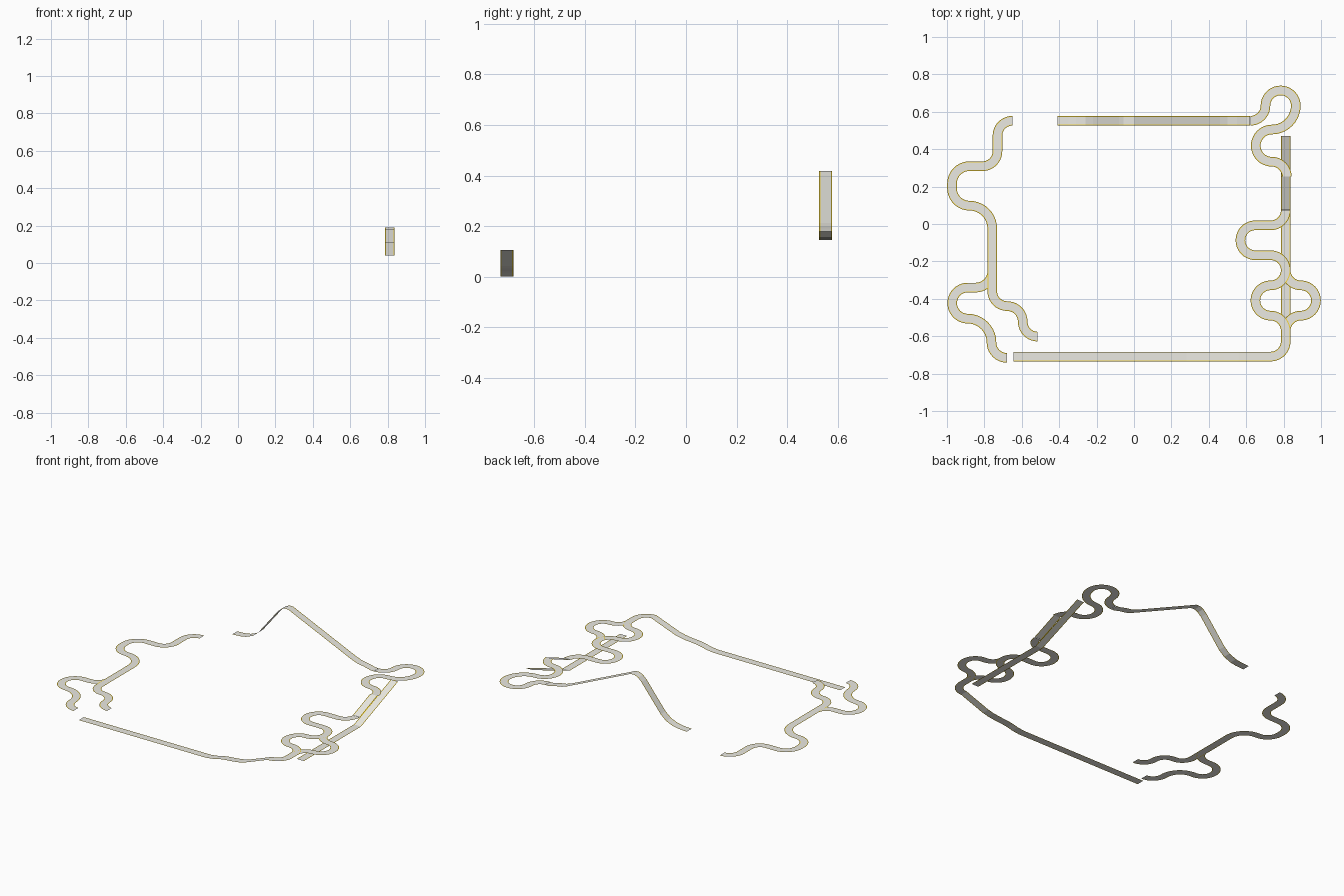
import bpy, math

if "Cube" in bpy.data.objects:
    bpy.data.objects.remove(bpy.data.objects["Cube"])

HALF, EDGE = 0.0257, 0.005


def material(name, col):
    m = bpy.data.materials.new(name)
    m.diffuse_color = col
    m.use_nodes = True
    m.node_tree.nodes["Principled BSDF"].inputs["Base Color"].default_value = m.diffuse_color
    return m


ROAD = material("pale_road", (0.83, 0.82, 0.76, 1))
TRIM = material("yellow_edge", (0.95, 0.7, 0.05, 1))


def trace(start, heading, moves):
    """Walk along a plan path. ('S', length) is straight, ('L'/'R', radius, degrees) turns."""
    x, y = start
    h = math.radians(heading)
    pts = [(x, y, h)]
    for m in moves:
        if m[0] == 'S':
            x += m[1] * math.cos(h)
            y += m[1] * math.sin(h)
            pts.append((x, y, h))
        else:
            s = 1 if m[0] == 'L' else -1
            r, a = m[1], math.radians(m[2])
            cx, cy = x - s * r * math.sin(h), y + s * r * math.cos(h)
            n = max(3, round(m[2] / 9))
            for _ in range(n):
                h += s * a / n
                x, y = cx + s * r * math.sin(h), cy - s * r * math.cos(h)
                pts.append((x, y, h))
    return pts


def ribbon(name, pts, height):
    """Thin road sheet with a narrow yellow strip along both sides."""
    offs = (HALF, HALF - EDGE, EDGE - HALF, -HALF)
    verts, faces = [], []
    for x, y, h in pts:
        verts += [(x - o * math.sin(h), y + o * math.cos(h), height(x, y)) for o in offs]
    for i in range(len(pts) - 1):
        for j in range(3):
            a = 4 * i + j
            faces.append((a, a + 4, a + 5, a + 1)[::-1])
    me = bpy.data.meshes.new(name)
    me.from_pydata(verts, [], faces)
    me.materials.append(ROAD)
    me.materials.append(TRIM)
    for k, p in enumerate(me.polygons):
        p.material_index = 0 if k % 3 == 1 else 1
        if p.normal.z < 0:
            p.flip()
    ob = bpy.data.objects.new(name, me)
    bpy.context.collection.objects.link(ob)
    return ob


def flat(z):
    return lambda x, y: z


def straight(name, axis, other, profile):
    """Straight road following a height profile of (position, z) pairs."""
    z = {round(p, 4): q for p, q in profile}
    if axis == 'x':
        ribbon(name, [(p, other, 0) for p, _ in profile], lambda x, y: z[round(x, 4)])
    else:
        turn = math.pi / 2
        ribbon(name, [(other, p, turn) for p, _ in profile], lambda x, y: z[round(y, 4)])


# Back hill: dip, crest and long descent
straight("back_hill", 'x', 0.552, [
    (-0.41, 0.146), (-0.35, 0.149), (-0.31, 0.156), (-0.26, 0.176), (-0.22, 0.21),
    (-0.08, 0.384), (-0.055, 0.407), (-0.03, 0.418), (0.0, 0.417), (0.03, 0.403),
    (0.46, 0.212), (0.50, 0.198), (0.55, 0.19), (0.60, 0.178), (0.62, 0.178)])

# Upper right bends
ribbon("upper_bends", trace((0.622, 0.552), 0, [
    ('L', 0.081, 90), ('R', 0.081, 180), ('R', 0.128, 90),
    ('L', 0.086, 180), ('R', 0.08, 90)]), flat(0.178))

# Ramps on the right side
straight("right_ramp", 'y', 0.811, [(0.253, 0.178), (0.075, 0.106)])
straight("lower_right_road", 'y', 0.811, [(-0.51, 0.041), (0.085, 0.041), (0.47, 0.19)])

# Middle hairpin
ribbon("middle_hairpin", trace((0.811, 0.073), -90, [
    ('R', 0.08, 90), ('S', 0.082), ('L', 0.08, 180), ('S', 0.082),
    ('R', 0.08, 90)]), flat(0.106))

# Mirrored split loops
for side, a, b in (("left", 'R', 'L'), ("right", 'L', 'R')):
    ribbon(side + "_split_loop", trace((0.811, -0.247), -90, [
        (a, 0.081, 90), (b, 0.081, 180), (a, 0.081, 90)]), flat(0.106))

# Front right corner and front straight
ribbon("front_corner", trace((0.811, -0.571), -90, [('S', 0.057), ('R', 0.081, 90)]), flat(0.106))
straight("front_straight", 'x', -0.709, [
    (-0.645, 0.0), (0.28, 0.0), (0.33, 0.006), (0.37, 0.016), (0.41, 0.022),
    (0.48, 0.028), (0.52, 0.034), (0.56, 0.043), (0.73, 0.106)])

# Left side road with its two exits
LEFT_Z = 0.054
ribbon("left_road", trace((-0.65, 0.552), 180, [
    ('L', 0.08, 90), ('S', 0.083), ('R', 0.08, 90), ('S', 0.07), ('L', 0.093, 90),
    ('S', 0.025), ('L', 0.093, 90), ('R', 0.122, 90), ('S', 0.335), ('L', 0.08, 90),
    ('R', 0.083, 90), ('L', 0.08, 90)]), flat(LEFT_Z))
ribbon("left_branch", trace((-0.757, -0.25), -90, [
    ('R', 0.09, 90), ('S', 0.042), ('L', 0.083, 180), ('R', 0.127, 90),
    ('L', 0.083, 90)]), flat(LEFT_Z))
